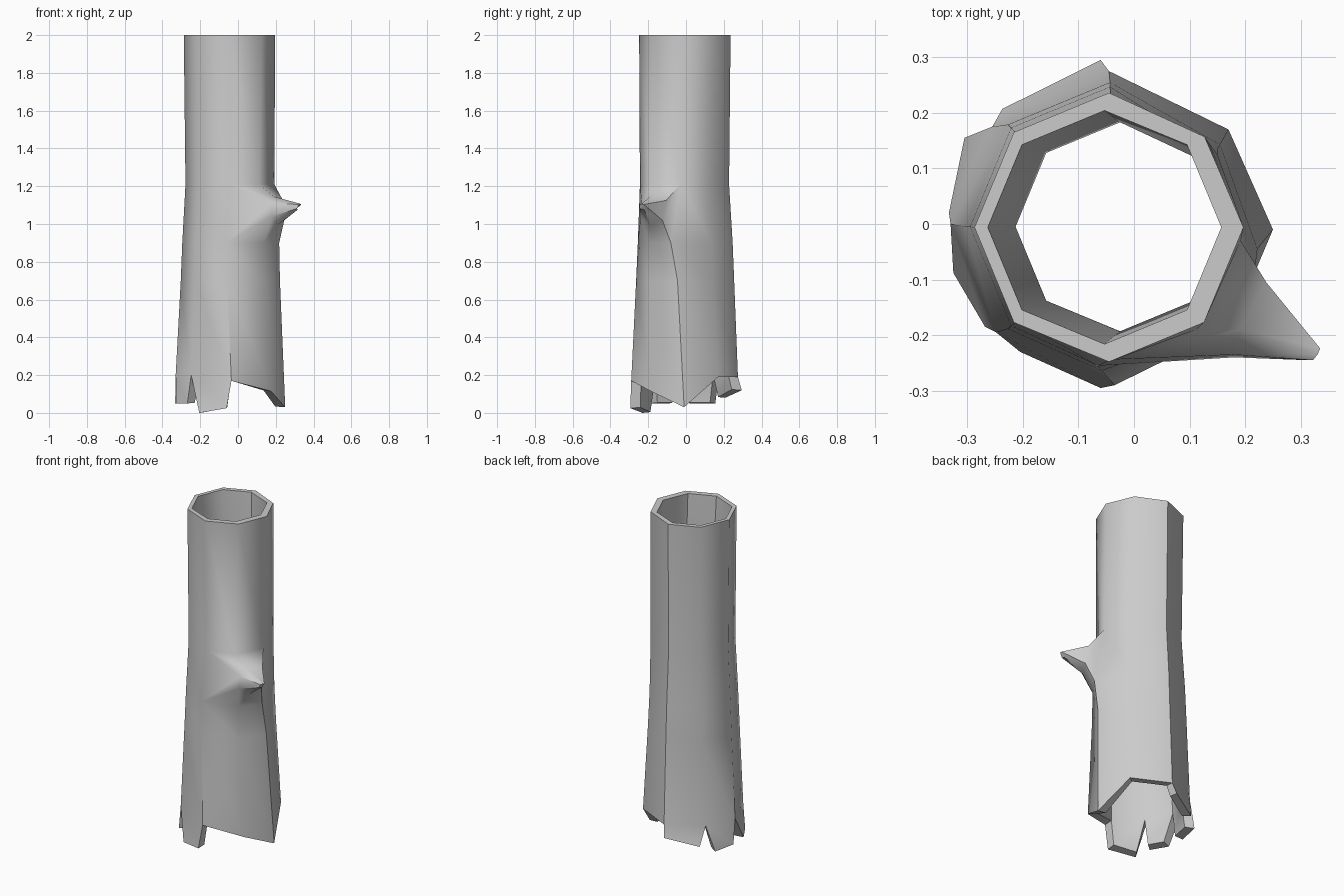
import bpy, bmesh
from math import sin, cos, pi, radians
from mathutils import Vector

if "Cube" in bpy.data.objects:
    bpy.data.objects.remove(bpy.data.objects["Cube"])

N = 8
bm = bmesh.new()


def ring(z, cx, cy, r, fix=None):
    """Octagon of points, with single corners moved by 'fix'."""
    pts = [(cx + r * cos(2 * pi * i / N), cy + r * sin(2 * pi * i / N), z) for i in range(N)]
    for i, xy in (fix or {}).items():
        pts[i] = (*xy, z)
    return [bm.verts.new(p) for p in pts]


def bridge(a, b, skip=()):
    """Close two matching loops with quads."""
    n = len(a)
    for i in range(n):
        if i not in skip:
            j = (i + 1) % n
            bm.faces.new((a[i], b[i], b[j], a[j]))


# Broken lower edge: octagon corners, and teeth hanging between some of them
corners = [(.25, -.01, .03), (.17, .17, .19), (-.045, .275, .19), (-.255, .175, .2),
           (-.33, 0, .2), (-.248, -.195, .2), (-.035, -.29, .17), (.175, -.187, .115)]
teeth = {2: [(-.06, .295, .12), (-.237, .207, .08)],
         3: [(-.305, .155, .05), (-.333, .02, .05)],
         4: [(-.325, -.088, .05), (-.268, -.185, .05)],
         5: [(-.205, -.23, 0), (-.06, -.295, .025)]}


def inward(p):
    return (-.045 + (p[0] + .045) * .82, p[1] * .82, p[2] + .004)


def lower_edge(move):
    """Corner verts, and the full jagged boundary including the teeth."""
    cs = [bm.verts.new(move(p)) for p in corners]
    loop = []
    for i, c in enumerate(cs):
        loop.append(c)
        if i in teeth:
            t = [bm.verts.new(move(p)) for p in teeth[i]]
            bm.faces.new((c, t[0], t[1], cs[(i + 1) % N]))
            loop += t
    return cs, loop


# Outer bark
outer = [ring(2, -.045, -.006, .242, {1: (.127, .157)}),
         ring(1.21, -.042, -.008, .236, {0: (.192, -.03), 1: (.15, .125), 7: (.112, -.19)}),
         ring(.9, -.043, -.005, .252, {0: (.218, -.08), 1: (.15, .135), 6: (-.065, -.255), 7: (.137, -.192)}),
         ring(.7, -.043, -.005, .26, {0: (.222, -.045), 1: (.155, .143), 6: (-.058, -.264), 7: (.142, -.191)})]
out_corners, out_loop = lower_edge(lambda p: p)
outer.append(out_corners)
for k in range(4):
    bridge(outer[k], outer[k + 1], skip=(6, 7) if k == 1 else ())

# Inner wall
inner = [ring(2, -.053, -.006, .21),
         ring(1.2, -.025, -.005, .188, {1: (.118, .116)})]
in_corners, in_loop = lower_edge(inward)
inner.append(in_corners)
for k in range(2):
    bridge(inner[k], inner[k + 1])

# Top rim and broken bottom rim
bridge(outer[0], inner[0])
bridge(out_loop, in_loop)

# Branch stub drawn out of the gap left at the front right corner
t, b = outer[1], outer[2]
base = [t[6], t[7], t[0], b[0], b[7], b[6]]
mid = [bm.verts.new(p) for p in [(.18, -.235, 1.11), (.19, -.19, 1.145), (.238, -.105, 1.125),
                                 (.245, -.125, 1.02), (.21, -.19, .995), (.18, -.24, 1.04)]]
tip = [bm.verts.new(p) for p in [(.322, -.245, 1.103), (.33, -.235, 1.107), (.335, -.224, 1.103),
                                 (.308, -.195, 1.08), (.315, -.22, 1.075), (.312, -.245, 1.082)]]
bridge(base, mid)
bridge(mid, tip)
bm.faces.new(tip)

bmesh.ops.recalc_face_normals(bm, faces=bm.faces[:])
mesh = bpy.data.meshes.new("hollow_trunk")
bm.to_mesh(mesh)
bm.free()
trunk = bpy.data.objects.new("hollow_trunk", mesh)
bpy.context.collection.objects.link(trunk)
bpy.context.view_layer.objects.active = trunk
trunk.select_set(True)
bpy.ops.object.shade_smooth_by_angle(angle=radians(45))
